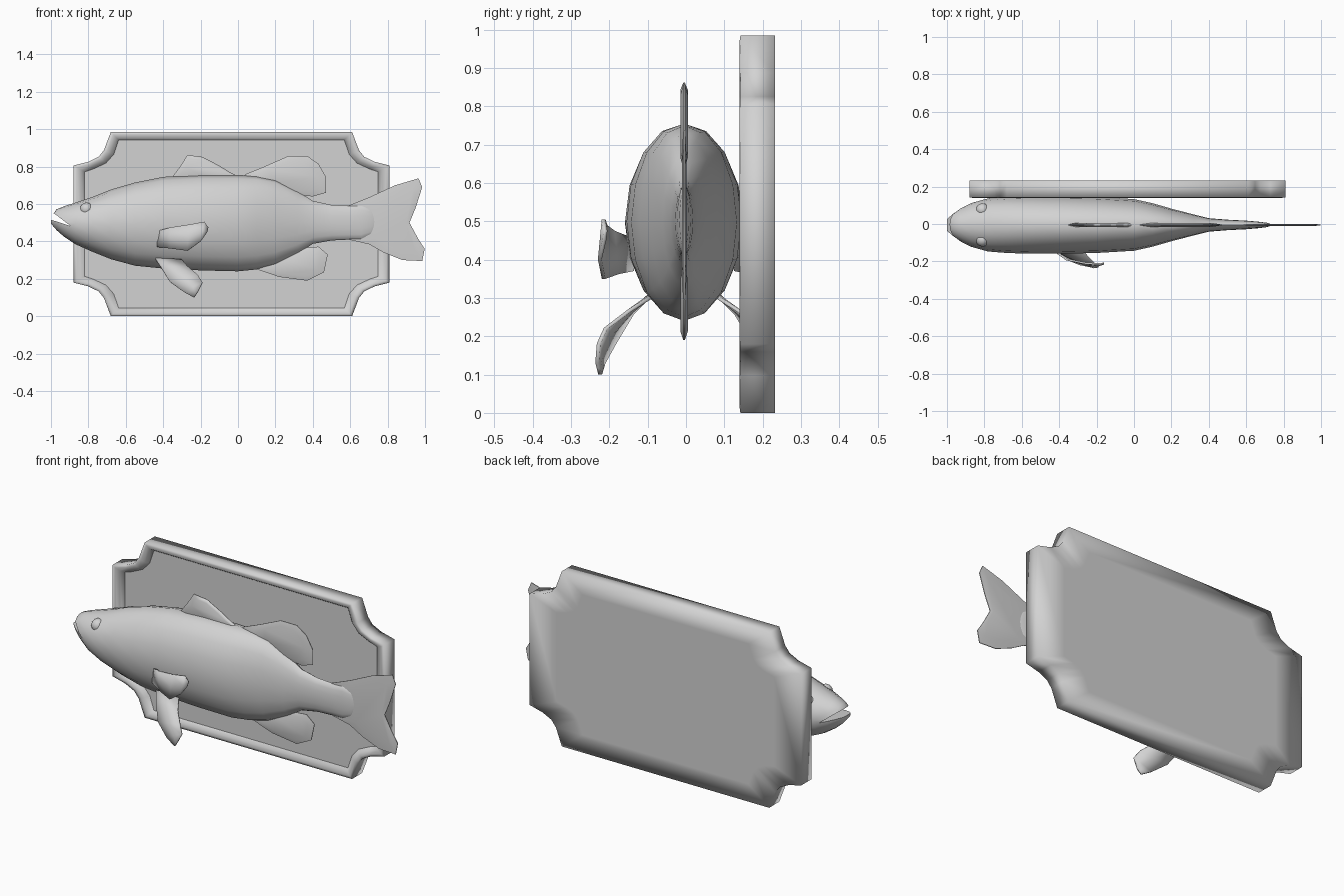
import bpy, bmesh, math
from mathutils import Vector

cube = bpy.data.objects.get("Cube")
if cube:
    bpy.data.objects.remove(cube, do_unlink=True)

grey = bpy.data.materials.new("plain_grey")
grey.use_nodes = True
grey.diffuse_color = (0.65, 0.65, 0.65, 1)
grey.node_tree.nodes["Principled BSDF"].inputs["Base Color"].default_value = grey.diffuse_color
MID_Y = -0.005  # symmetry plane of the fish


def finish(name, bm, angle=None):
    """Turn a bmesh into a named, smooth shaded object."""
    bmesh.ops.recalc_face_normals(bm, faces=bm.faces)
    mesh = bpy.data.meshes.new(name)
    bm.to_mesh(mesh)
    bm.free()
    mesh.materials.append(grey)
    obj = bpy.data.objects.new(name, mesh)
    bpy.context.collection.objects.link(obj)
    smooth(obj, angle)
    return obj


def smooth(obj, angle=None):
    bpy.ops.object.select_all(action='DESELECT')
    obj.select_set(True)
    bpy.context.view_layer.objects.active = obj
    if angle is None:
        bpy.ops.object.shade_smooth()
    else:
        bpy.ops.object.shade_smooth_by_angle(angle=math.radians(angle))


def loft(bm, loops, cap_start=True, cap_end=True):
    """Bridge closed loops of points with quads."""
    rings = [[bm.verts.new(p) for p in loop] for loop in loops]
    for a, b in zip(rings, rings[1:]):
        for i in range(len(a)):
            j = (i + 1) % len(a)
            bm.faces.new((a[i], a[j], b[j], b[i]))
    if cap_start:
        bm.faces.new(rings[0])
    if cap_end:
        bm.faces.new(rings[-1])


# Body: elliptical sections (x, bottom, top, half width)
sections = [
    (-1.0, .495, .53, .03), (-.97, .46, .572, .06), (-.93, .425, .588, .087),
    (-.87, .385, .607, .117), (-.78, .345, .637, .142), (-.68, .305, .677, .15),
    (-.55, .27, .715, .154), (-.4, .255, .745, .154), (-.2, .245, .755, .15),
    (0, .24, .755, .138), (.1, .25, .75, .116), (.2, .275, .73, .087),
    (.32, .335, .667, .056), (.4, .387, .617, .036), (.5, .405, .595, .028),
    (.6, .41, .59, .023), (.66, .41, .595, .018), (.71, .43, .58, .012),
    (.735, .47, .54, .004)]
SIDES = 16
rings = []
for x, low, high, half in sections:
    turn = [2 * math.pi * i / SIDES for i in range(SIDES)]
    rings.append([(x, MID_Y + half * math.cos(a),
                   (low + high) / 2 + (high - low) / 2 * math.sin(a)) for a in turn])
bm = bmesh.new()
loft(bm, rings)
body = finish("fish_body", bm)

# Mouth: a wedge cut between the jaws
bm = bmesh.new()
wedge = [(-.895, .482), (-.97, .54), (-1.06, .60), (-1.06, .55), (-1.0, .516)]
loft(bm, [[(x, y, z) for x, z in wedge] for y in (-.3, .3)])
cutter = finish("mouth_cutter", bm)
cutter.hide_render = True
cut = body.modifiers.new("mouth", 'BOOLEAN')
cut.operation = 'DIFFERENCE'
cut.solver = 'EXACT'
cut.object = cutter
bpy.context.view_layer.objects.active = body
bpy.ops.object.modifier_apply(modifier="mouth")
bpy.data.objects.remove(cutter, do_unlink=True)
smooth(body, 50)

# Eyes: shallow domes on both sides of the head
for side, name in ((-1, "right_eye"), (1, "left_eye")):
    bm = bmesh.new()
    bmesh.ops.create_uvsphere(bm, u_segments=14, v_segments=8, radius=.036)
    bmesh.ops.translate(bm, verts=bm.verts, vec=(-.81, MID_Y + side * .08, .572))
    finish(name, bm)


# Middle fins: flat lens shapes with thin edges
def middle_fin(name, outline, thick):
    cx = sum(p[0] for p in outline) / len(outline)
    cz = sum(p[1] for p in outline) / len(outline)

    def ring(scale, y):
        return [(cx + (x - cx) * scale, MID_Y + y, cz + (z - cz) * scale) for x, z in outline]
    bm = bmesh.new()
    loft(bm, [ring(.75, -thick), ring(1, -.002), ring(1, .002), ring(.75, thick)])
    finish(name, bm, 60)


middle_fin("front_dorsal_fin", [
    (-.37, .72), (-.31, .80), (-.27, .862), (-.19, .852), (-.1, .805),
    (-.04, .768), (.02, .74), (-.15, .72)], .01)
middle_fin("rear_dorsal_fin", [
    (0, .72), (.04, .76), (.14, .80), (.27, .857), (.37, .857), (.43, .815),
    (.47, .745), (.47, .66), (.4, .64), (.3, .65), (.15, .70)], .01)
middle_fin("anal_fin", [
    (.06, .265), (.22, .21), (.37, .19), (.46, .235), (.48, .33),
    (.43, .372), (.35, .365), (.22, .32)], .01)
middle_fin("tail_fin", [
    (.58, .588), (.7, .635), (.84, .70), (.965, .737), (.985, .69), (.95, .58),
    (.917, .5), (.96, .42), (.998, .36), (.985, .295), (.88, .30), (.78, .34),
    (.7, .385), (.58, .412)], .006)


# Paired fins: strips between two edges, thickened, on both sides
def side_fin(name, pairs, side):
    bm = bmesh.new()
    rows = []
    for a, b in pairs:
        a, b = Vector(a), Vector(b)
        row = [a, a.lerp(b, .5), b]
        rows.append([bm.verts.new((p.x, p.y if side < 0 else 2 * MID_Y - p.y, p.z))
                     for p in row])
    for r, s in zip(rows, rows[1:]):
        for i in range(2):
            bm.faces.new((r[i], r[i + 1], s[i + 1], s[i]))
    fin = finish(name, bm)
    solid = fin.modifiers.new("thickness", 'SOLIDIFY')
    solid.thickness = .01
    solid.offset = 0


pectoral = [
    ((-.43, -.14, .455), (-.43, -.14, .37)), ((-.36, -.19, .475), (-.36, -.18, .362)),
    ((-.26, -.21, .49), (-.27, -.215, .35)), ((-.18, -.215, .505), (-.2, -.225, .40)),
    ((-.16, -.21, .475), (-.165, -.213, .45))]
pelvic = [
    ((-.45, -.08, .32), (-.31, -.08, .31)), ((-.41, -.14, .26), (-.27, -.15, .265)),
    ((-.365, -.185, .185), (-.215, -.21, .22)), ((-.29, -.215, .13), (-.19, -.228, .18)),
    ((-.235, -.224, .10), (-.215, -.232, .13))]
for side, label in ((-1, "front"), (1, "wall")):
    side_fin(label + "_pectoral_fin", pectoral, side)
    side_fin(label + "_pelvic_fin", pelvic, side)

# Plaque outline: one notched corner mirrored to all four
CENTRE = Vector((-.035, .4925))
corner = [(.845, .313), (.765, .333), (.71, .36), (.682, .395), (.645, .4925)]
outline = [Vector(p) for p in corner]
outline += [Vector((-x, z)) for x, z in reversed(corner)]
outline += [Vector((-x, -z)) for x, z in corner]
outline += [Vector((x, -z)) for x, z in reversed(corner)]


def plaque_loop(inset, y, scale=1):
    """Outline moved inward by a mitred inset, wider at the two ends."""
    points = []
    for i, p in enumerate(outline):
        e1 = (p - outline[i - 1]).normalized()
        e2 = (outline[(i + 1) % len(outline)] - p).normalized()
        n1, n2 = Vector((-e1.y, e1.x)), Vector((-e2.y, e2.x))
        move = (n1 + n2) / (1 + n1.dot(n2)) * inset
        q = CENTRE + (p + Vector((move.x * 1.4, move.y))) * scale
        points.append((q.x, y, q.y))
    return points


# Plaque rim and back, with a rounded moulding
BACK, PANEL = .232, .165
bm = bmesh.new()
loft(bm, [plaque_loop(0, BACK, .8), plaque_loop(0, BACK), plaque_loop(0, .142),
          plaque_loop(.013, .14), plaque_loop(.03, .146), plaque_loop(.043, PANEL)],
     cap_end=False)
finish("plaque_frame", bm)

# Plaque panel behind the fish
bm = bmesh.new()
bm.faces.new([bm.verts.new(p) for p in reversed(plaque_loop(.043, PANEL))])
panel = finish("plaque_panel", bm)
if panel.data.polygons[0].normal.y > 0:
    panel.data.flip_normals()
